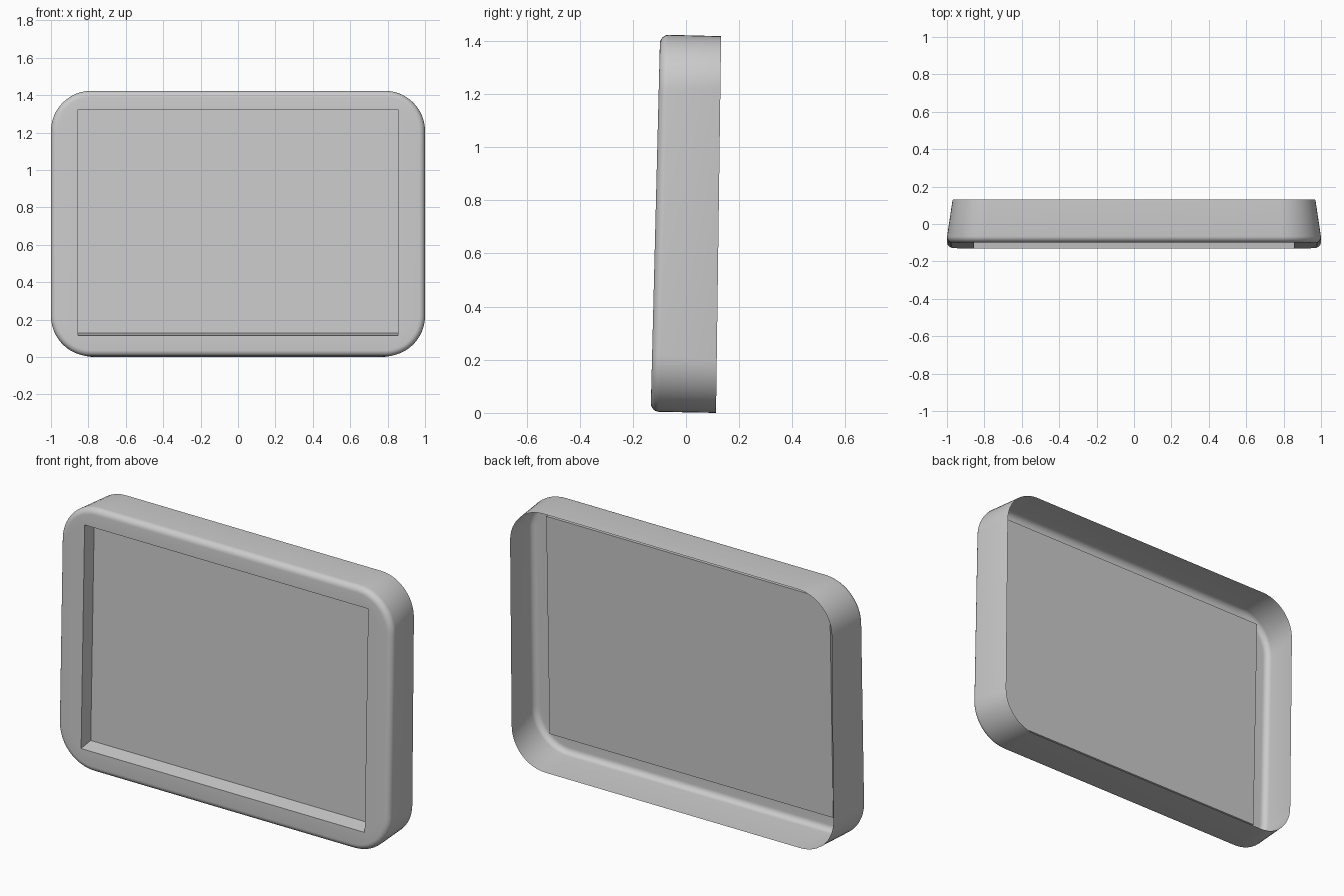
import bpy, bmesh
from math import sin, cos, pi

if "Cube" in bpy.data.objects:
    bpy.data.objects.remove(bpy.data.objects["Cube"])

N = 13  # points per rounded corner


def ring(bm, hx, z0, z1, r, y0, slope):
    """Rounded rectangle lying in the leaning plane y = y0 + slope * z."""
    verts = []
    corners = [(hx - r, z1 - r), (-hx + r, z1 - r), (-hx + r, z0 + r), (hx - r, z0 + r)]
    for q, (cx, cz) in enumerate(corners):
        for i in range(N):
            a = pi / 2 * (q + i / (N - 1))
            x, z = cx + r * cos(a), cz + r * sin(a)
            verts.append(bm.verts.new((x, y0 + slope * z, z)))
    return verts


def rect(bm, hx, z0, z1, y0, slope):
    return [bm.verts.new((x, y0 + slope * z, z))
            for x, z in ((hx, z1), (-hx, z1), (-hx, z0), (hx, z0))]


def bridge(bm, a, b):
    n = len(a)
    for i in range(n):
        j = (i + 1) % n
        face = [a[i], a[j], b[j]]
        if b[i] is not b[j]:
            face.append(b[i])
        bm.faces.new(face)


def finish(bm, name):
    me = bpy.data.meshes.new(name)
    bm.to_mesh(me)
    bm.free()
    ob = bpy.data.objects.new(name, me)
    bpy.context.collection.objects.link(ob)
    bpy.ops.object.select_all(action='DESELECT')
    ob.select_set(True)
    bpy.context.view_layer.objects.active = ob
    bpy.ops.object.shade_smooth_by_angle(angle=0.5)
    return ob


FRONT, LEAN = -0.133, 0.025
OPENING = dict(hx=0.855, z0=0.115, z1=1.322)

# Casing: flat bezel, filleted front edge, tapered side wall open at the back
bm = bmesh.new()
opening = rect(bm, y0=FRONT, slope=LEAN, **OPENING)
F = 0.032
rings = []
for k in range(7):
    t = pi / 2 * k / 6
    inset = F * (1 - sin(t))
    rings.append(ring(bm, 1 - inset, 0.004 + inset, 1.423 - inset,
                      0.215 - inset, FRONT + F * (1 - cos(t)), LEAN))
rings.append(ring(bm, 0.97, 0.0, 1.418, 0.20, 0.113, 0.0135))
bridge(bm, rings[0], [opening[i // N] for i in range(4 * N)])
for a, b in zip(rings, rings[1:]):
    bridge(bm, b, a)
finish(bm, "casing")

# Screen: recess walls and the flat panel behind the bezel
bm = bmesh.new()
lip = rect(bm, y0=FRONT, slope=LEAN, **OPENING)
panel = rect(bm, 0.855, 0.127, 1.325, FRONT + 0.083, LEAN)
bridge(bm, lip, panel)
bm.faces.new(panel)
finish(bm, "screen")
